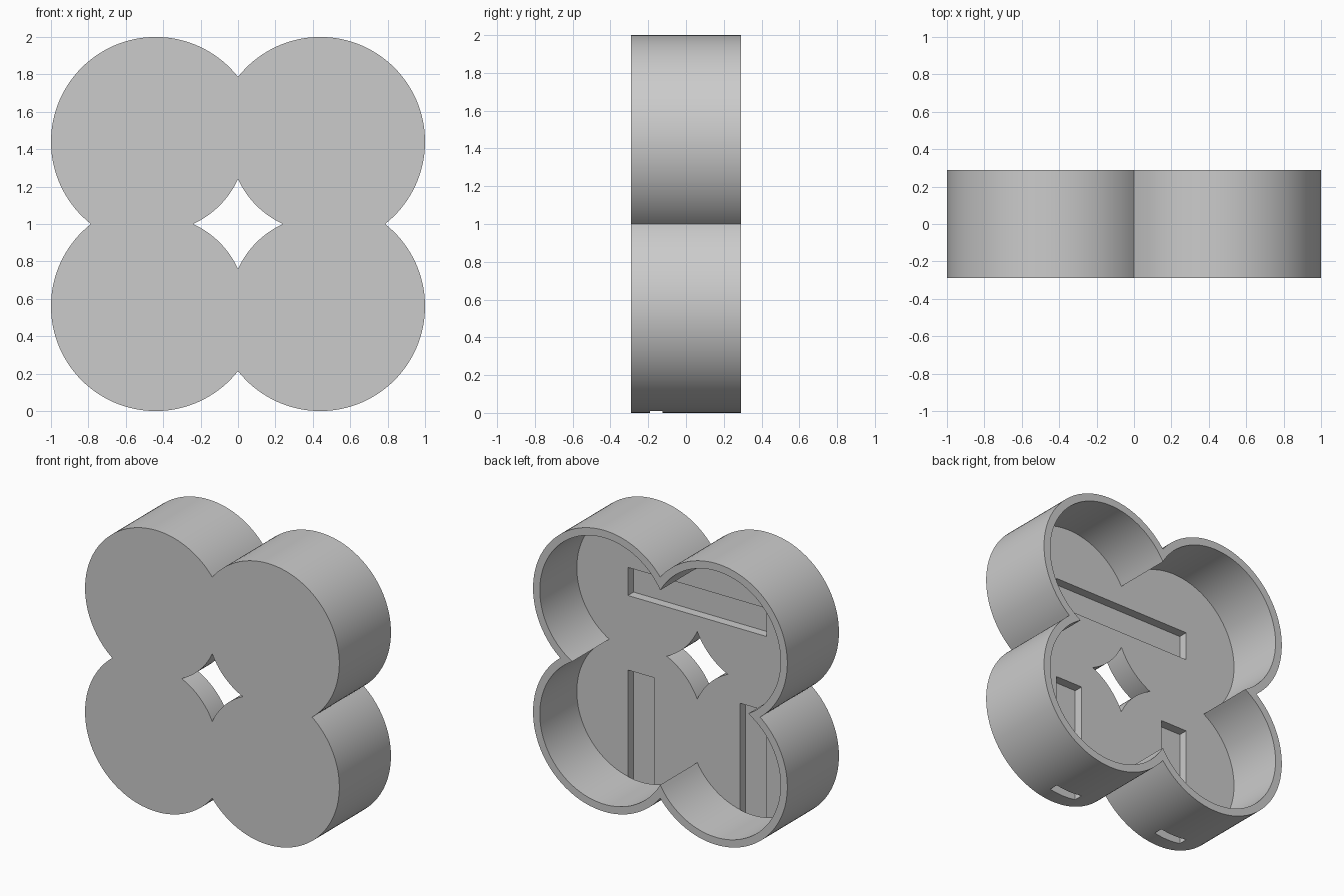
import bpy
import bmesh
from math import atan2, cos, sin, sqrt, pi, radians

default = bpy.data.objects.get("Cube")
if default:
    bpy.data.objects.remove(default, do_unlink=True)

LOBE = 0.44        # lobe centre offset from the middle, in x and z
OUTER = 0.56       # outside radius of a lobe
INNER = 0.507      # radius of the hollow in a lobe
HOLE = 0.483       # radius of the arcs round the centre opening
FRONT, BACK, FLOOR, SLOT = -0.29, 0.29, -0.126, -0.19

grey = bpy.data.materials.new("plain_grey")
grey.use_nodes = True
colour = (0.6, 0.6, 0.6, 1)
grey.diffuse_color = colour
grey.node_tree.nodes["Principled BSDF"].inputs["Base Color"].default_value = colour


def four_arcs(radius, side, steps):
    """Outline of four arcs: side=1 is the clover, side=-1 the centre star."""
    h = sqrt(radius ** 2 - LOBE ** 2)
    start, end = atan2(-LOBE, side * h), atan2(side * h, -LOBE)
    points = []
    for turn in range(4):
        ct, st = cos(turn * pi / 2), sin(turn * pi / 2)
        for i in range(steps):
            a = start + (end - start) * i / steps
            x, z = LOBE + radius * cos(a), LOBE + radius * sin(a)
            points.append((x * ct - z * st, x * st + z * ct))
    return points


def box(x0, x1, z0, z1):
    return [(x0, z0), (x1, z0), (x1, z1), (x0, z1)]


def prism(name, outline, y0, y1):
    """Extrude an x-z outline (z measured from the middle) along y."""
    bm = bmesh.new()
    face = bm.faces.new([bm.verts.new((x, y0, z + 1)) for x, z in outline])
    moved = bmesh.ops.extrude_face_region(bm, geom=[face])["geom"]
    verts = [v for v in moved if isinstance(v, bmesh.types.BMVert)]
    bmesh.ops.translate(bm, verts=verts, vec=(0, y1 - y0, 0))
    bmesh.ops.recalc_face_normals(bm, faces=bm.faces)
    mesh = bpy.data.meshes.new(name)
    bm.to_mesh(mesh)
    bm.free()
    mesh.materials.append(grey)
    obj = bpy.data.objects.new(name, mesh)
    bpy.context.collection.objects.link(obj)
    return obj


# Clover-shaped tray, closed at the front
tray = prism("clover_tray", four_arcs(OUTER, 1, 64), FRONT, BACK)

# Hollow, centre opening, cross slot and two slots running out at the bottom
cutters = [
    prism("hollow_cutter", four_arcs(INNER, 1, 64), FLOOR, BACK + 0.1),
    prism("opening_cutter", four_arcs(HOLE, -1, 24), FRONT - 0.1, BACK + 0.2),
    prism("cross_slot_cutter", box(-0.545, 0.545, 0.35, 0.55), SLOT, FLOOR + 0.05),
]
for side in (-1, 1):
    x = side * LOBE
    cutters.append(prism("leg_slot_cutter", box(x - 0.105, x + 0.105, -1.1, -0.18),
                         SLOT, FLOOR + 0.002))

bpy.ops.object.select_all(action="DESELECT")
bpy.context.view_layer.objects.active = tray
tray.select_set(True)
for cutter in cutters:
    cutter.hide_render = True
    cut = tray.modifiers.new(cutter.name, "BOOLEAN")
    cut.operation = "DIFFERENCE"
    cut.solver = "EXACT"
    cut.object = cutter
    bpy.ops.object.modifier_apply(modifier=cut.name)
    bpy.data.objects.remove(cutter, do_unlink=True)

bpy.ops.object.shade_smooth_by_angle(angle=radians(30))
